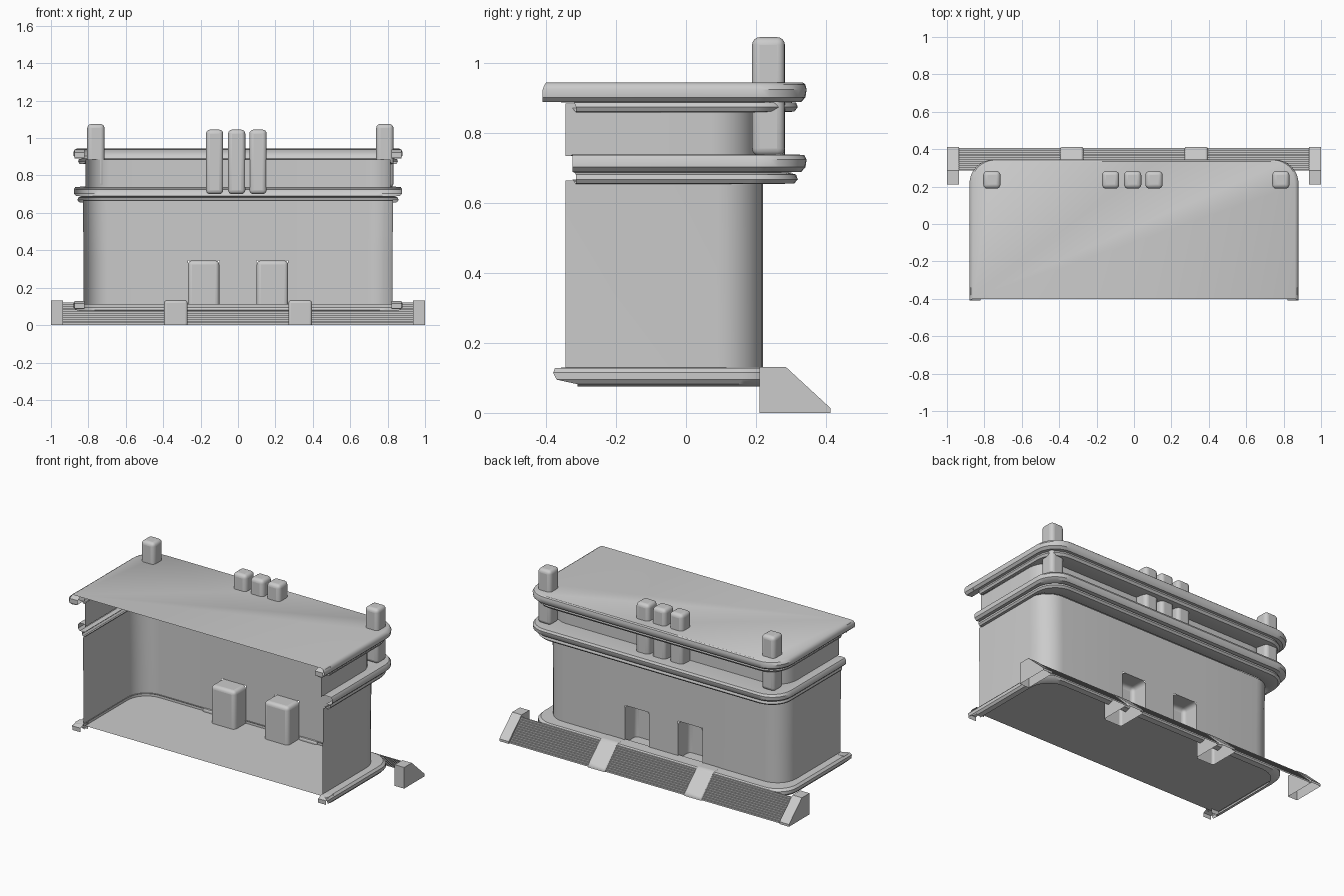
import bpy, bmesh, math

if "Cube" in bpy.data.objects:
    bpy.data.objects.remove(bpy.data.objects["Cube"])

NX0, NX1 = 0.10, 0.268      # niche x range (mirrored)
NTOP = 0.345                # niche top


def add_object(name, bm, bevel=0, angle=35):
    me = bpy.data.meshes.new(name)
    bm.to_mesh(me)
    bm.free()
    ob = bpy.data.objects.new(name, me)
    bpy.context.collection.objects.link(ob)
    if bevel:
        m = ob.modifiers.new("bevel", 'BEVEL')
        m.width, m.segments = bevel, 4
        m.limit_method, m.angle_limit = 'ANGLE', math.radians(40)
    bpy.ops.object.select_all(action='DESELECT')
    ob.select_set(True)
    bpy.context.view_layer.objects.active = ob
    bpy.ops.object.shade_smooth_by_angle(angle=math.radians(angle))
    return ob


def u_path(w, yb, yf, r=0.13, n=8):
    """Right half-plan from the back centre to the front end, mirrored to a U."""
    half = [(NX0, yb), (NX1, yb)]
    for i in range(n + 1):
        a = math.pi / 2 * (1 - i / n)
        half.append((w - r + r * math.cos(a), yb - r + r * math.sin(a)))
    half.append((w, yf))
    return [(-x, y) for x, y in reversed(half)] + half


def loft(name, rings, cap=False, skip_niches=False, angle=35):
    """Each ring is (half width, back y, front y, z)."""
    bm = bmesh.new()
    rows = [[bm.verts.new((x, y, z)) for x, y in u_path(w, yb, yf)]
            for w, yb, yf, z in rings]
    for a, b in zip(rows, rows[1:]):
        for i in range(len(a) - 1):
            mid = (a[i].co + b[i + 1].co) / 2
            if skip_niches and mid.z < NTOP and NX0 < abs(mid.x) < NX1:
                continue
            bm.faces.new((a[i], b[i], b[i + 1], a[i + 1]))
    if cap:
        bm.faces.new(list(reversed(rows[-1])))
    return add_object(name, bm, angle=angle)


def prism(name, profile, x0, x1, sides=True, bevel=0, angle=35):
    """Extrude an open (y, z) profile along x."""
    bm = bmesh.new()
    a = [bm.verts.new((x0, y, z)) for y, z in profile]
    b = [bm.verts.new((x1, y, z)) for y, z in profile]
    for i in range(len(a) - 1):
        bm.faces.new((a[i], a[i + 1], b[i + 1], b[i]))
    if sides:
        bm.faces.new(list(reversed(a)))
        bm.faces.new(b)
    bmesh.ops.recalc_face_normals(bm, faces=bm.faces)
    return add_object(name, bm, bevel, angle)


# lower wall, open at the front, with two niche openings in the back
loft("lower_wall", [(.825, .22, -.345, .11), (.825, .22, -.345, NTOP),
                    (.83, .22, -.345, .665)], skip_niches=True)

# rounded double moulding at mid height
loft("middle_moulding", [
    (.825, .22, -.325, .668), (.835, .27, -.315, .655), (.85, .31, -.315, .657),
    (.858, .32, -.315, .668), (.855, .315, -.315, .682), (.835, .29, -.32, .688),
    (.865, .33, -.325, .690), (.878, .342, -.325, .703), (.878, .345, -.325, .725),
    (.870, .338, -.325, .738), (.84, .30, -.325, .74), (.815, .20, -.33, .735)])

# upper wall
loft("upper_wall", [(.815, .20, -.345, .735), (.815, .20, -.345, .885)])

# double moulding and top plate
loft("top_moulding_and_plate", [
    (.815, .20, -.325, .872), (.835, .27, -.315, .86), (.848, .31, -.315, .862),
    (.855, .32, -.315, .875), (.85, .315, -.32, .888), (.83, .29, -.405, .890),
    (.865, .33, -.41, .890), (.878, .342, -.41, .903), (.88, .345, -.41, .925),
    (.872, .342, -.405, .939), (.86, .335, -.40, .945)], cap=True)

# short front returns closing the moulding and base ends
for s in (-1, 1):
    for part, z0, z1, y in (("top_return", .89, .938, -.41),
                            ("base_return", .085, .13, -.38)):
        prism(part, [(y, z0 + .005), (y, z1 - .015), (y + .03, z1), (y + .07, z1),
                     (y + .07, z0)], s * .82, s * .875, sides=False)

# base moulding and floor
loft("base_moulding", [(.845, .25, -.31, .075), (.87, .28, -.31, .082),
                       (.88, .29, -.37, .095), (.88, .29, -.38, .115),
                       (.868, .28, -.375, .128), (.82, .21, -.345, .13)])
bm = bmesh.new()
bm.faces.new([bm.verts.new((x, y, .11)) for x, y in u_path(.87, .285, -.33)])
add_object("floor", bm)

# niches pushed inward from the back wall
for s in (-1, 1):
    bm = bmesh.new()
    y0, y1, z0 = .22, .11, .11
    x0, x1 = sorted((s * NX0, s * NX1))
    v = [bm.verts.new(c) for c in (
        (x0, y0, z0), (x0, y1, z0), (x1, y1, z0), (x1, y0, z0),
        (x0, y0, NTOP), (x0, y1, NTOP), (x1, y1, NTOP), (x1, y0, NTOP))]
    for f in ((0, 1, 5, 4), (1, 2, 6, 5), (2, 3, 7, 6), (4, 5, 6, 7)):
        bm.faces.new([v[i] for i in f])
    bmesh.ops.recalc_face_normals(bm, faces=bm.faces)
    add_object("niche", bm, bevel=.022)

# posts standing on the middle moulding
for name, x, z0, z1 in (("corner_post", -.76, .735, 1.075), ("corner_post", .785, .735, 1.075),
                        ("centre_post", -.125, .70, 1.045), ("centre_post", -.007, .70, 1.045),
                        ("centre_post", .107, .70, 1.045)):
    bm = bmesh.new()
    bmesh.ops.create_cube(bm, size=1)
    for v in bm.verts:
        v.co = (x + v.co.x * .092, .236 + v.co.y * .094, (z0 + z1) / 2 + v.co.z * (z1 - z0))
    add_object(name, bm, bevel=.022)

# ramp brackets
bracket = [(.21, 0), (.21, .132), (.285, .132), (.413, .014), (.413, 0)]
for s in (-1, 1):
    prism("end_bracket", bracket, s * .935, s * 1.0)
    prism("middle_bracket", bracket, s * .27, s * .395, bevel=.02)

# fine steps between the brackets
N = 12
steps = [(.285, .12)]
for i in range(N):
    y, z = .285 + .12 * (i + 1) / N, .12 * (1 - i / N)
    steps += [(y, z), (y, z - .12 / N)]
for x0, x1 in ((-.94, -.38), (-.285, .285), (.38, .94)):
    prism("steps", steps, x0, x1, sides=False)
